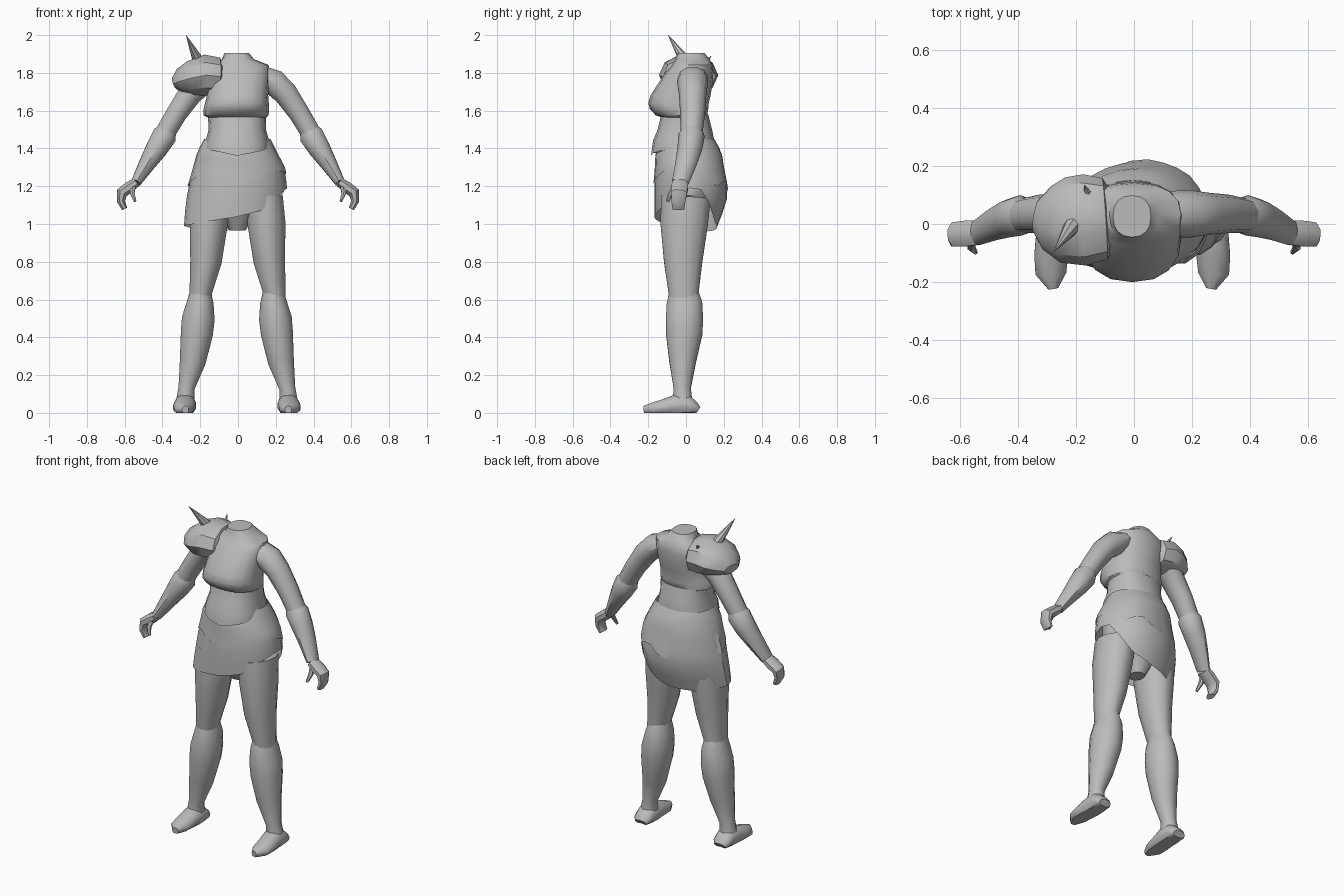
import bpy, bmesh, math
from mathutils import Vector

grey = bpy.data.materials.new("plain grey")
grey.diffuse_color = (0.5, 0.5, 0.5, 1)


def finish(name, bm, angle=40):
    bmesh.ops.recalc_face_normals(bm, faces=bm.faces)
    me = bpy.data.meshes.new(name)
    bm.to_mesh(me)
    bm.free()
    me.materials.append(grey)
    ob = bpy.data.objects.new(name, me)
    bpy.context.collection.objects.link(ob)
    bpy.ops.object.select_all(action='DESELECT')
    ob.select_set(True)
    bpy.context.view_layer.objects.active = ob
    bpy.ops.object.shade_smooth_by_angle(angle=math.radians(angle))
    return ob


def skin(name, loops, caps=(True, True), angle=40):
    """Join a list of closed point loops into one surface."""
    bm = bmesh.new()
    rows = [[bm.verts.new(p) for p in loop] for loop in loops]
    n = len(rows[0])
    for a, b in zip(rows, rows[1:]):
        for i in range(n):
            j = (i + 1) % n
            bm.faces.new((a[i], a[j], b[j], b[i]))
    for row, cap in zip((rows[0], rows[-1]), caps):
        if cap:
            bm.faces.new(row)
    return finish(name, bm, angle)


def tube(name, rings, s=1, n=10, ref=(0, 1, 0), floor=False, dx=0.0, angle=40):
    """Rings are (x, y, z, half size across, half size along ref), square to the path."""
    c = [Vector((s * r[0] + dx, r[1], r[2])) for r in rings]
    loops = []
    for k, r in enumerate(rings):
        t = (c[min(k + 1, len(c) - 1)] - c[max(k - 1, 0)]).normalized()
        v = Vector(ref)
        v = (v - t * v.dot(t)).normalized()
        u = t.cross(v)
        loop = []
        for i in range(n):
            a = 2 * math.pi * (i + 0.5) / n
            p = c[k] + u * r[3] * math.cos(a) + v * r[4] * math.sin(a)
            if floor:
                p.z = max(p.z, 0)
            loop.append(p)
        loops.append(loop)
    return skin(name, loops, (True, True), angle)


def outline(row, a, grow=0.0, power=0.85, skew=0.0):
    """Point on a rounded outline (z, x min, x max, y front, y back)."""
    z, x0, x1, y0, y1 = row
    co, si = math.cos(a), math.sin(a)
    px = math.copysign(abs(co) ** power, co)
    py = math.copysign(abs(si) ** power, si)
    back = max(0, si) * skew
    return Vector(((x0 + x1) / 2 + ((x1 - x0) / 2 + grow) * px * (1 - 5 * back) + back,
                   (y0 + y1) / 2 + ((y1 - y0) / 2 + grow) * py, z))


def body(name, rows, n=16, dip=None):
    loops = [[outline(r, 2 * math.pi * i / n) for i in range(n)] for r in rows]
    if dip:  # pull the front of the lowest loop into a V
        for p in loops[0]:
            if p.y < 0:
                p.z -= dip * max(0, 1 - abs(p.x) / 0.16)
    return skin(name, loops)


def lerp_rows(rows, key):
    """Interpolate a table on its first column, in ascending order."""
    key = min(max(key, rows[0][0]), rows[-1][0])
    for a, b in zip(rows, rows[1:]):
        if key <= b[0]:
            f = (key - a[0]) / (b[0] - a[0])
            return [p + (q - p) * f for p, q in zip(a, b)]


# Torso
body("chest", [(1.565, -.16, .15, -.13, .10), (1.575, -.182, .162, -.16, .112),
               (1.61, -.182, .165, -.192, .118), (1.64, -.175, .163, -.20, .12),
               (1.68, -.165, .16, -.188, .13), (1.74, -.165, .165, -.15, .14),
               (1.80, -.17, .168, -.11, .145), (1.842, -.155, .162, -.075, .14),
               (1.872, -.085, .085, -.055, .125), (1.905, -.072, .058, -.045, .098)])
body("abdomen", [(1.395, -.175, .165, -.185, .15), (1.44, -.172, .165, -.175, .15),
                 (1.50, -.155, .148, -.15, .138), (1.58, -.16, .15, -.13, .118)], dip=0.035)
body("pelvis", [(.965, -.045, .04, -.03, .07), (1.05, -.09, .085, -.08, .11),
                (1.15, -.21, .20, -.13, .15), (1.28, -.20, .20, -.14, .16),
                (1.42, -.16, .15, -.12, .13)])

# Slanted skirt, cut high on one hip, with a shorter tier over it
PROFILE = [(.96, -.288, .22, -.165, .155), (1.10, -.278, .25, -.168, .21),
           (1.15, -.27, .258, -.168, .22), (1.20, -.262, .26, -.168, .217),
           (1.30, -.235, .245, -.162, .198), (1.38, -.215, .205, -.16, .188),
           (1.45, -.18, .172, -.13, .15)]
HEM = [(0, 1.19), (20, 1.18), (35, 1.08), (60, 1.01), (95, .97), (140, .96), (180, .99),
       (220, 1.0), (270, 1.035), (308, 1.08), (325, 1.15), (340, 1.18), (360, 1.19)]
TIER = [(0, 1.27), (45, 1.2), (70, 1.24), (100, 1.16), (135, 1.23), (180, 1.2),
        (225, 1.27), (270, 1.21), (315, 1.28), (360, 1.27)]


def skirt(name, hem, grow, top, n=24, steps=6):
    loops = []
    for k in range(steps + 1):
        loop = []
        for i in range(n):
            low = lerp_rows(hem, 360 * i / n)[1]
            row = lerp_rows(PROFILE, top + (low - top) * k / steps)
            loop.append(outline(row, 2 * math.pi * i / n, grow * k / steps, 0.95,
                                0.05 * k / steps))
        loops.append(loop)
    return skin(name, loops, (False, False), 30)


skirt("skirt", HEM, 0.0, 1.45)
skirt("skirt_tier", TIER, 0.005, 1.445)

for s, side in ((-1, "right"), (1, "left")):
    shift = -0.012 if s > 0 else 0.0
    # Legs
    tube("thigh_" + side, [(.145, 0, 1.14, .10, .135), (.155, -.01, 1.0, .104, .13),
                           (.17, -.015, .8, .086, .105), (.197, -.013, .64, .062, .083),
                           (.20, -.01, .585, .058, .078)], s, 12, dx=shift / 3)
    tube("shin_" + side, [(.199, -.012, .64, .058, .08), (.20, -.008, .585, .073, .097),
                          (.21, -.008, .50, .09, .102), (.218, -.01, .42, .088, .1),
                          (.24, -.018, .27, .071, .073), (.273, -.02, .13, .044, .047),
                          (.28, -.018, .05, .052, .055)], s, 12, dx=shift)
    tube("foot_" + side, [(.28, .064, .012, .022, .04), (.28, .045, .025, .035, .056),
                          (.28, .01, .04, .055, .06), (.28, -.05, .04, .06, .06),
                          (.285, -.11, .028, .048, .06), (.286, -.17, .02, .038, .055),
                          (.278, -.222, .016, .022, .018)],
         s, 12, ref=(1, 0, 0), floor=True, dx=shift)
    # Arms
    tube("upper_arm_" + side, [(.12, .035, 1.782, .06, .078), (.19, .035, 1.75, .073, .082),
                               (.253, .035, 1.69, .067, .073), (.325, .035, 1.585, .058, .066),
                               (.375, .03, 1.50, .056, .06), (.42, .022, 1.42, .05, .055)], s, 10)
    tube("bracer_" + side, [(.37, .032, 1.50, .05, .055), (.388, .03, 1.47, .068, .07),
                            (.43, .02, 1.40, .061, .066), (.48, 0, 1.32, .046, .057),
                            (.54, -.03, 1.22, .028, .045)], s, 10)
    tube("hand_" + side, [(.54, -.03, 1.22, .027, .045), (.575, -.033, 1.195, .033, .048),
                          (.615, -.036, 1.165, .033, .045), (.62, -.04, 1.12, .022, .04),
                          (.60, -.04, 1.08, .016, .034)], s, 8)
    tube("thumb_" + side, [(.555, -.055, 1.20, .016, .018), (.56, -.08, 1.165, .014, .015),
                           (.545, -.098, 1.12, .008, .008)], s, 6)

# Single shoulder guard with spikes
tube("shoulder_guard", [(-.075, .02, 1.785, .07, .10), (-.10, .018, 1.78, .106, .14),
                        (-.17, .014, 1.788, .114, .157), (-.245, .014, 1.773, .097, .147),
                        (-.30, .022, 1.758, .07, .11), (-.335, .028, 1.745, .033, .06)],
     1, 10, angle=35)
tube("shoulder_spike", [(-.19, .02, 1.83, .036, .036), (-.218, -.015, 1.88, .028, .028),
                        (-.275, -.095, 2.0, .001, .001)], 1, 8)
tube("rear_spike", [(-.15, .08, 1.83, .025, .025), (-.17, .135, 1.89, .001, .001)], 1, 6, ref=(1, 0, 0))
